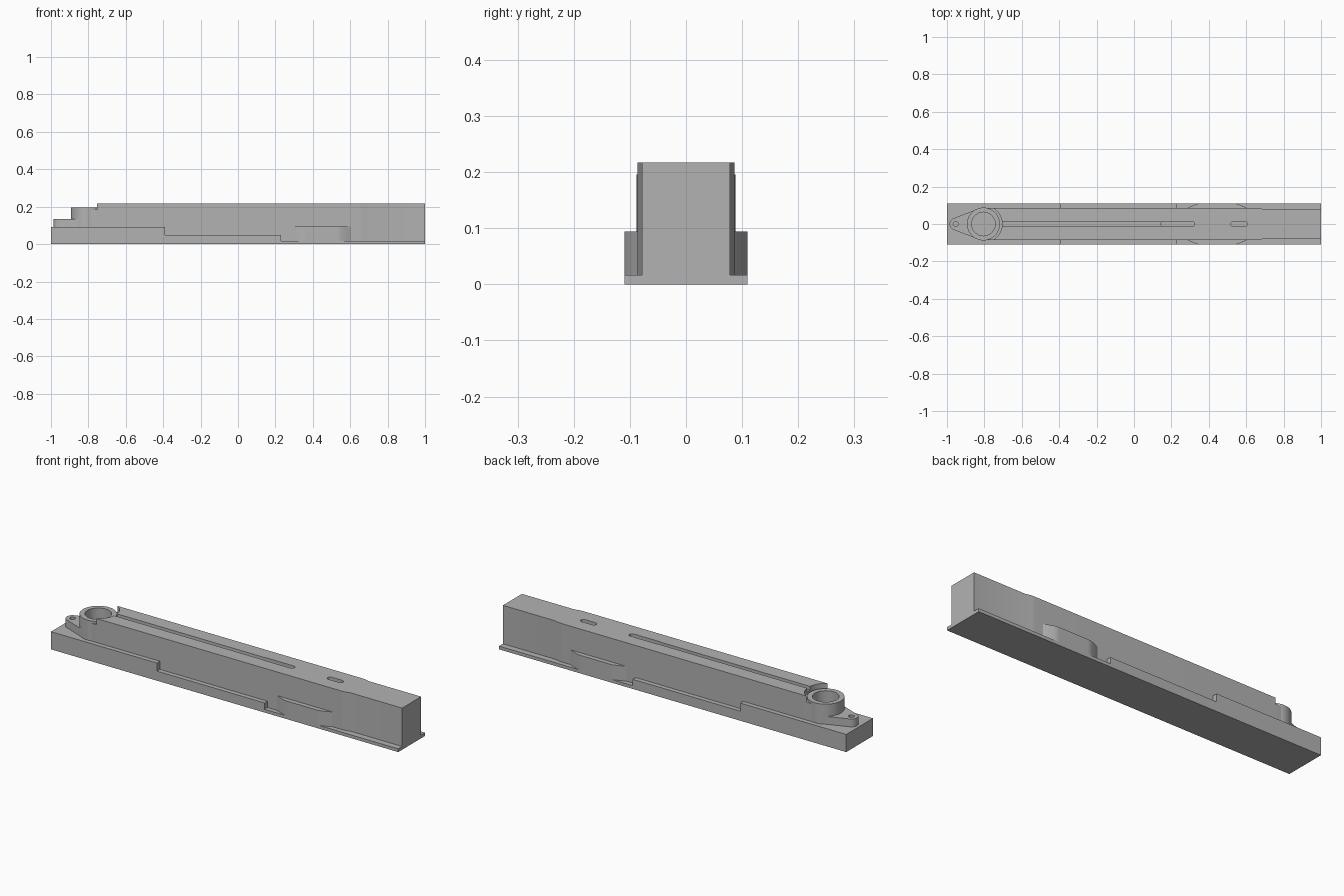
import bpy, bmesh
from math import cos, sin, pi, acos, sqrt

if "Cube" in bpy.data.objects:
    bpy.data.objects.remove(bpy.data.objects["Cube"])

grey = bpy.data.materials.new("plain grey")
grey.use_nodes = True
grey.diffuse_color = (0.45, 0.45, 0.45, 1)
grey.node_tree.nodes["Principled BSDF"].inputs["Base Color"].default_value = grey.diffuse_color


def prism(name, outline, z0, z1):
    """Extrude a plan outline from z0 up to z1."""
    bm = bmesh.new()
    bottom = bm.faces.new([bm.verts.new((x, y, z0)) for x, y in outline])
    top = bmesh.ops.extrude_face_region(bm, geom=[bottom])["geom"]
    bmesh.ops.translate(bm, vec=(0, 0, z1 - z0),
                        verts=[v for v in top if isinstance(v, bmesh.types.BMVert)])
    bmesh.ops.recalc_face_normals(bm, faces=bm.faces[:])
    mesh = bpy.data.meshes.new(name)
    bm.to_mesh(mesh)
    bm.free()
    mesh.materials.append(grey)
    obj = bpy.data.objects.new(name, mesh)
    bpy.context.collection.objects.link(obj)
    return obj


def arc(cx, r, a0, a1, n=24):
    return [(cx + r * cos(a0 + (a1 - a0) * i / n), r * sin(a0 + (a1 - a0) * i / n))
            for i in range(n + 1)]


def circle(cx, r, n=64):
    return arc(cx, r, 0, 2 * pi, n)[:-1]


def rect(x0, x1, y):
    return [(x0, -y), (x1, -y), (x1, y), (x0, y)]


def slot(x0, x1, r):
    return arc(x1 - r, r, -pi / 2, pi / 2, 10) + arc(x0 + r, r, pi / 2, 3 * pi / 2, 10)


def mirrored(half):
    """Close an outline given along +y by its reflection."""
    return half + [(x, -y) for x, y in reversed(half)]


def cut(parts, cutter):
    cutter.hide_render = True
    for part in parts:
        mod = part.modifiers.new("cut", "BOOLEAN")
        mod.operation, mod.solver, mod.object = "DIFFERENCE", "EXACT", cutter
        bpy.context.view_layer.objects.active = part
        bpy.ops.object.modifier_apply(modifier=mod.name)
    bpy.data.objects.remove(cutter)


# Stepped foot
foot_plate = prism("foot_plate", rect(-1, 1, 0.11), 0, 0.017)
low_ledge = prism("low_ledge", rect(-1, 0.23, 0.11), 0.01, 0.05)
high_ledge = prism("high_ledge", rect(-1, -0.39, 0.11), 0.04, 0.092)

# Main beam, narrowing near the right end, with a lower rounded seat
boss_x = -0.805
body = prism("body", mirrored([(-0.762, 0.086), (0.65, 0.086), (0.67, 0.085),
                               (0.7, 0.078), (1, 0.078)]), 0.012, 0.217)
seat = prism("boss_seat", arc(boss_x, 0.086, pi / 2, 3 * pi / 2)
             + [(-0.7, -0.086), (-0.7, 0.086)], 0.08, 0.185)

# Ring boss and tapered lug with tangent sides
boss = prism("ring_boss", circle(boss_x, 0.088), 0.08, 0.196)
tip_x, tip_r = -0.953, 0.033
tangent = acos((0.086 - tip_r) / (boss_x - tip_x))
lug = prism("end_lug", arc(boss_x, 0.086, tangent - pi, pi - tangent)
            + arc(tip_x, tip_r, pi - tangent, pi + tangent), 0.08, 0.133)

# Rounded side bumps, trimmed to the foot width
half, rise = 0.165, 0.04
radius = (half ** 2 + rise ** 2) / (2 * rise)
steps = [half * (i / 12 - 1) for i in range(25)]
bump = [(0.445 + t, min(0.11, 0.083 + rise - radius + sqrt(radius ** 2 - t * t)))
        for t in steps]
side_bumps = prism("side_bumps", mirrored(bump), 0.012, 0.094)

# Holes, clearance around the boss, and grooves
cut([body], prism("clearance_cutter", circle(boss_x, 0.1), 0.185, 0.3))
cut([body, seat, boss, lug], prism("bore_cutter", circle(boss_x, 0.063), 0.115, 0.3))
cut([lug], prism("pin_cutter", circle(tip_x, 0.014, 32), 0.097, 0.3))
cut([body], prism("groove_cutter", slot(-0.76, 0.2, 0.012), 0.197, 0.3))
cut([body], prism("long_slot_cutter", slot(0.145, 0.325, 0.014), 0.187, 0.3))
cut([body], prism("short_slot_cutter", slot(0.517, 0.605, 0.014), 0.187, 0.3))

# Smooth the curved walls, keep edges sharp
for obj in (foot_plate, low_ledge, high_ledge, body, seat, boss, lug, side_bumps):
    bpy.ops.object.select_all(action="DESELECT")
    obj.select_set(True)
    bpy.context.view_layer.objects.active = obj
    bpy.ops.object.shade_smooth_by_angle(angle=0.5)
